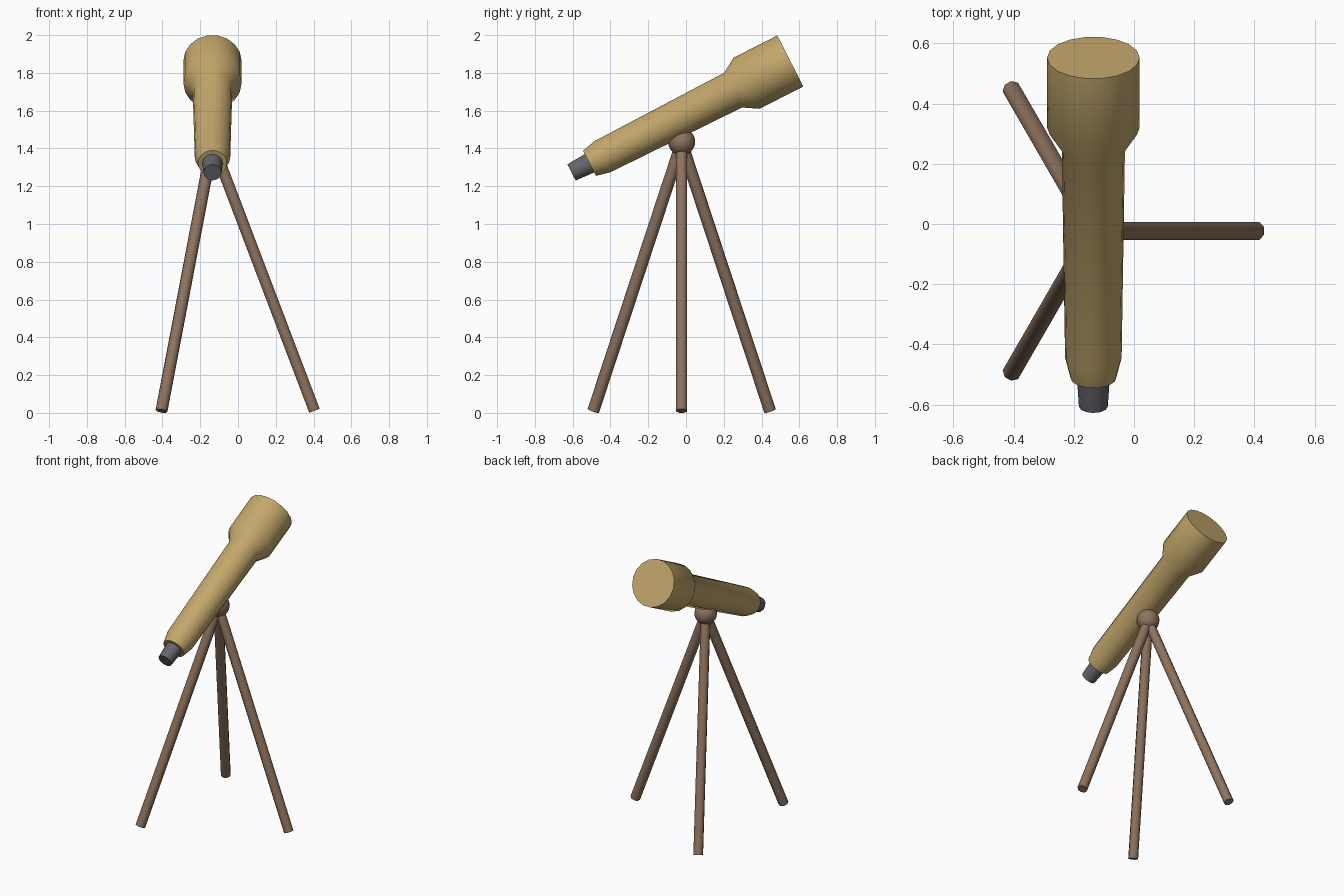
import bpy, math
from mathutils import Vector, Matrix

if "Cube" in bpy.data.objects:
    bpy.data.objects.remove(bpy.data.objects["Cube"])

CX, CY = -0.135, -0.023          # tripod centre
TILT = math.radians(27)          # tube elevation


def material(name, rgb):
    m = bpy.data.materials.new(name)
    m.diffuse_color = (*rgb, 1)
    m.use_nodes = True
    m.node_tree.nodes["Principled BSDF"].inputs["Base Color"].default_value = m.diffuse_color
    return m


def lathe(name, profile, n, mat, matrix, turn=0.0):
    """Closed solid of revolution about local z; profile = (height, radius)."""
    verts, faces = [], []
    for h, r in profile:
        for i in range(n):
            a = 2 * math.pi * i / n + turn
            verts.append((r * math.cos(a), r * math.sin(a), h))
    for k in range(len(profile) - 1):
        for i in range(n):
            j = (i + 1) % n
            faces.append((k * n + i, k * n + j, (k + 1) * n + j, (k + 1) * n + i))
    faces.append(tuple(reversed(range(n))))
    faces.append(tuple(range((len(profile) - 1) * n, len(profile) * n)))
    me = bpy.data.meshes.new(name)
    me.from_pydata(verts, [], faces)
    ob = bpy.data.objects.new(name, me)
    bpy.context.collection.objects.link(ob)
    ob.matrix_world = matrix
    finish(ob, mat)
    return ob


def finish(ob, mat):
    ob.data.materials.append(mat)
    bpy.ops.object.select_all(action='DESELECT')
    ob.select_set(True)
    bpy.context.view_layer.objects.active = ob
    bpy.ops.object.shade_smooth_by_angle(angle=math.radians(50))


brass = material("brass", (0.55, 0.39, 0.15))
wood = material("wood", (0.27, 0.17, 0.11))
black = material("black", (0.13, 0.13, 0.15))

# Tube and eyepiece share one tilted axis starting at the eyepiece end
axis = Matrix.Translation((CX, -0.606, 1.273)) @ Matrix.Rotation(TILT - math.pi / 2, 4, 'X')
lathe("tube", [(0.107, 0.076), (0.182, 0.094), (0.96, 0.105), (1.04, 0.154), (1.30, 0.154)],
      18, brass, axis)
lathe("eyepiece", [(0, 0.048), (0.13, 0.056)], 12, black, axis)

# Pivot ball under the tube
bpy.ops.mesh.primitive_uv_sphere_add(segments=16, ring_count=10, radius=0.072,
                                     location=(CX, CY, 1.435))
ball = bpy.context.object
ball.name = "pivot_ball"
finish(ball, wood)

# Three splayed legs
top = Vector((CX, CY, 1.43))
for k in range(3):
    a = k * 2 * math.pi / 3
    foot = Vector((CX + 0.54 * math.cos(a), CY + 0.54 * math.sin(a), 0.011))
    length = (top - foot).length
    lean = math.atan2(0.54, top.z - foot.z)
    mtx = Matrix.Translation(foot) @ Matrix.Rotation(a, 4, 'Z') @ Matrix.Rotation(-lean, 4, 'Y')
    lathe(f"leg_{k + 1}", [(0, 0.032), (length, 0.032)], 8, wood, mtx, math.pi / 8)
